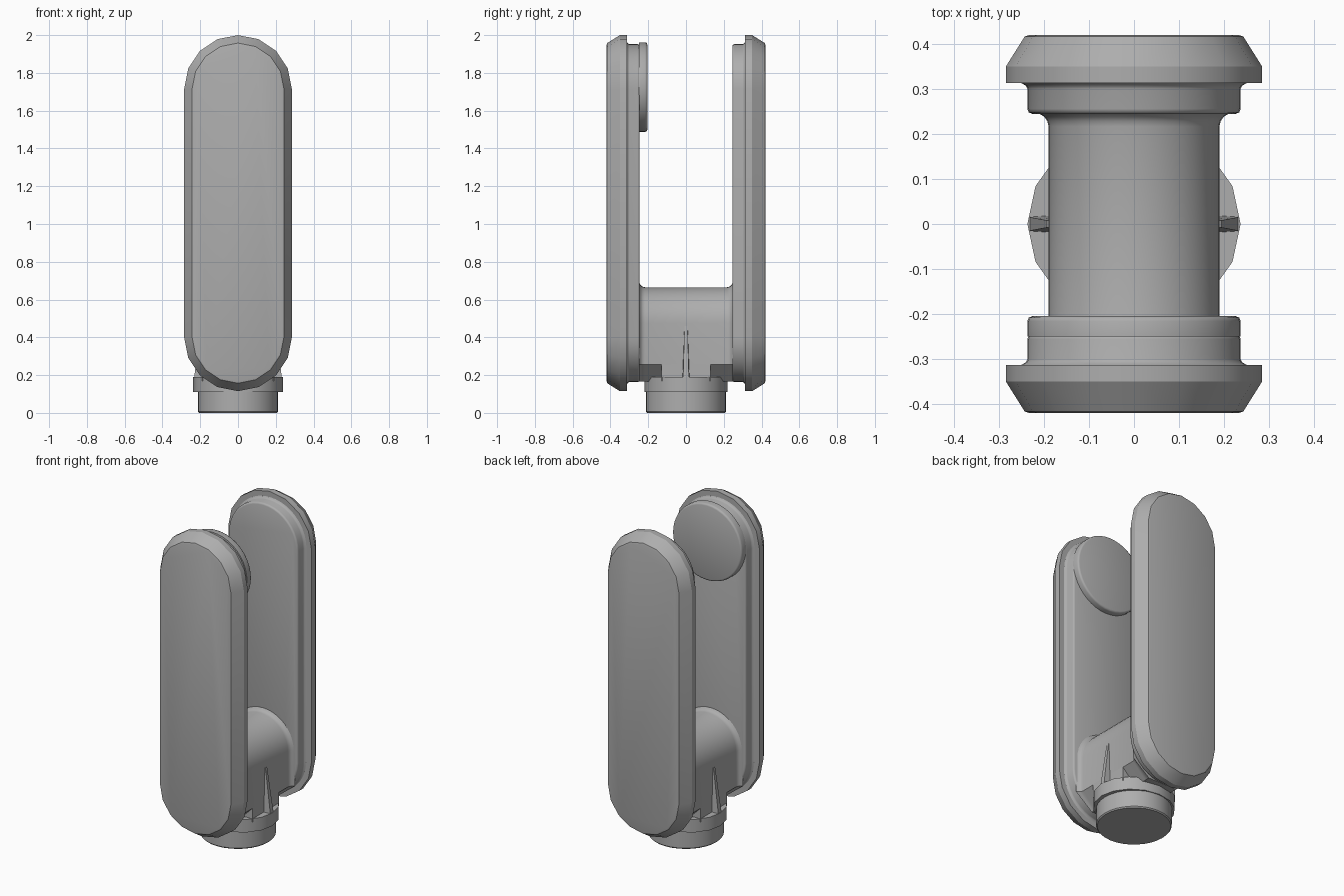
import bpy, bmesh
from math import sin, cos, pi, radians

if "Cube" in bpy.data.objects:
    bpy.data.objects.remove(bpy.data.objects["Cube"])

grey = bpy.data.materials.new("mid grey")
grey.use_nodes = True
COLOUR = (0.42, 0.42, 0.42, 1)
grey.diffuse_color = COLOUR
grey.node_tree.nodes["Principled BSDF"].inputs["Base Color"].default_value = COLOUR

TOP_Z, LOW_Z = 1.715, 0.40  # centres of the plates' round ends


def loft(name, rings, angle=30):
    """Skin a list of equal-length closed rings and cap both ends."""
    bm = bmesh.new()
    loops = [[bm.verts.new(p) for p in ring] for ring in rings]
    n = len(loops[0])
    for a, b in zip(loops, loops[1:]):
        for i in range(n):
            j = (i + 1) % n
            bm.faces.new((a[i], a[j], b[j], b[i]))
    bm.faces.new(loops[0])
    bm.faces.new(loops[-1])
    bmesh.ops.recalc_face_normals(bm, faces=bm.faces)
    mesh = bpy.data.meshes.new(name)
    bm.to_mesh(mesh)
    bm.free()
    mesh.materials.append(grey)
    ob = bpy.data.objects.new(name, mesh)
    bpy.context.collection.objects.link(ob)
    bpy.ops.object.select_all(action='DESELECT')
    ob.select_set(True)
    bpy.context.view_layer.objects.active = ob
    bpy.ops.object.shade_smooth_by_angle(angle=radians(angle))
    return ob


def arc(r, z, y, start, steps, sweep=pi):
    return [(r * cos(start + sweep * i / steps), y, z + r * sin(start + sweep * i / steps))
            for i in range(steps + 1)]


def stadium(y, r, steps):
    return arc(r, TOP_Z, y, 0, steps) + arc(r, LOW_Z, y, pi, steps)


def disc(r, z, steps, squash=1):
    return [(r * cos(2 * pi * i / steps), squash * r * sin(2 * pi * i / steps), z)
            for i in range(steps)]


# Side plates: faceted bevelled shell and smoother raised inner panel
shell = [(0.42, 0.233), (0.417, 0.243), (0.35, 0.285), (0.313, 0.285)]
panel = [(0.32, 0.25), (0.313, 0.25), (0.307, 0.24), (0.30, 0.237),
         (0.256, 0.237), (0.248, 0.234), (0.245, 0.226)]
for side, label in ((-1, "front"), (1, "back")):
    loft(label + "_plate", [stadium(side * y, r, 8) for y, r in shell])
    loft(label + "_inner_panel", [stadium(side * y, r, 20) for y, r in panel], 50)

# Round pad near the top of the front plate
pad = [(0.25, 0.237), (0.216, 0.237), (0.208, 0.234), (0.205, 0.226)]
loft("round_pad", [arc(r, 1.725, -y, 0, 39, 2 * pi * 39 / 40) for y, r in pad], 50)


# Arched bridge, flared where it meets the plates
def bridge_ring(y, flare):
    r = 0.19 + flare
    return arc(r, 0.475, y, 0, 20) + [(-r, y, 0.255), (-0.10, y, 0.165),
                                      (0.10, y, 0.165), (r, y, 0.255)]


flares = [(0.25, 0.026), (0.245, 0.02), (0.238, 0.009), (0.229, 0.003), (0.217, 0)]
loft("bridge", [bridge_ring(-y, f) for y, f in flares] +
     [bridge_ring(y, f) for y, f in reversed(flares)], 40)

# Core joining bridge to collar, kept inside the bridge sides
loft("bridge_core", [[(x, y, z) for x, y in ((-0.19, -0.13), (0.19, -0.13),
                                           (0.19, 0.13), (-0.19, 0.13))]
                     for z in (0.17, 0.26)])

# Collar and foot
loft("collar", [disc(0.237, 0.11, 16, 0.93), disc(0.237, 0.19, 16, 0.93)])
loft("foot", [disc(r, z, 32) for r, z in ((0.207, 0), (0.213, 0.007), (0.213, 0.12))])

# Tapered ribs on both flanks
for side, label in ((-1, "right"), (1, "left")):
    loft(label + "_rib", [[(side * x, y, z) for x, y in ((0.17, -w), (out, -w * 0.8),
                                                         (out, w * 0.8), (0.17, w))]
                          for z, out, w in ((0.18, 0.233, 0.02), (0.22, 0.228, 0.018),
                                            (0.46, 0.194, 0.01))])
